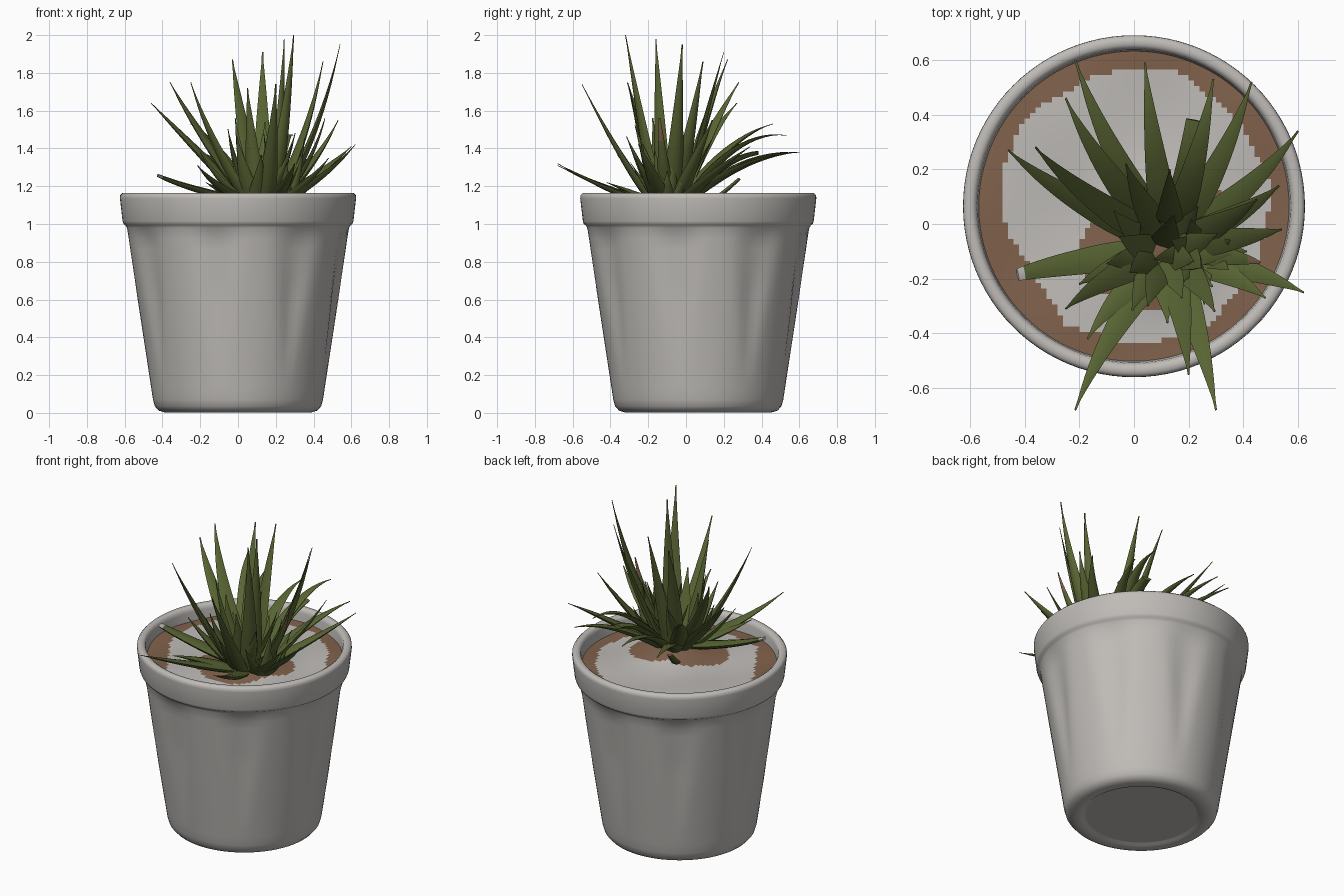
import bpy, bmesh, math, random
from mathutils import Vector

if "Cube" in bpy.data.objects:
    bpy.data.objects.remove(bpy.data.objects["Cube"])

random.seed(4)
CY = 0.065  # pot axis offset in y


def material(name, rgb):
    m = bpy.data.materials.new(name)
    m.diffuse_color = (*rgb, 1)
    m.use_nodes = True
    m.node_tree.nodes["Principled BSDF"].inputs["Base Color"].default_value = m.diffuse_color
    return m


GREY = material("warm_grey_ceramic", (0.52, 0.50, 0.475))
GREEN = material("leaf_green", (0.098, 0.128, 0.033))
BROWN = material("soil_brown", (0.22, 0.122, 0.072))


def finish(bm, name, mats, angle=40):
    bmesh.ops.recalc_face_normals(bm, faces=bm.faces)
    me = bpy.data.meshes.new(name)
    bm.to_mesh(me)
    bm.free()
    for m in mats:
        me.materials.append(m)
    ob = bpy.data.objects.new(name, me)
    bpy.context.collection.objects.link(ob)
    bpy.ops.object.select_all(action='DESELECT')
    ob.select_set(True)
    bpy.context.view_layer.objects.active = ob
    bpy.ops.object.shade_smooth_by_angle(angle=math.radians(angle))
    return ob


# Pot: lathed profile, with eight shallow flutes that fade out downwards
def flute(a, z):
    if not 0.15 < z < 0.985:
        return 0
    half = math.radians(4 + 14 * (z - 0.15) / 0.8)
    d = (a - math.radians(-102) + math.pi / 8) % (math.pi / 4) - math.pi / 8
    depth = 0.022 * min(1, (z - 0.15) / 0.5) * min(1, (0.985 - z) / 0.06)
    return depth * math.cos(d / half * math.pi / 2) ** 2 if abs(d) < half else 0


profile = [(0, 0.014), (0.322, 0.014), (0.33, 0.014), (0.345, 0.003), (0.39, 0.003), (0.42, 0.012),
           (0.44, 0.035), (0.45, 0.07)]
profile += [(0.45 + 0.139 * t / 16, 0.07 + 0.91 * t / 16) for t in range(1, 17)]
profile += [(0.595, 0.992), (0.606, 1.0), (0.611, 1.015), (0.625, 1.135), (0.624, 1.152),
            (0.612, 1.164), (0.59, 1.164), (0.577, 1.155), (0.572, 1.135), (0.565, 1.06)]
N = 96
bm = bmesh.new()
rings = []
for r, z in profile:
    if r == 0:
        rings.append([bm.verts.new((0, CY, z))] * N)
        continue
    ring = []
    for i in range(N):
        a = 2 * math.pi * i / N
        q = r - (flute(a, z) if z < 1 and r < 0.59 else 0)
        ring.append(bm.verts.new((q * math.cos(a), CY + q * math.sin(a), z)))
    rings.append(ring)
for lo, hi in zip(rings, rings[1:]):
    for i in range(N):
        j = (i + 1) % N
        bm.faces.new(list(dict.fromkeys((lo[i], lo[j], hi[j], hi[i]))))
finish(bm, "pot", [GREY], 65)


# Soil: gently uneven grid, pale ring with stepped edges between brown patches
def soil_z(x, y):
    mound = 0.05 * math.exp(-((x - 0.13) ** 2 + (y + 0.06) ** 2) / 0.04)
    return 1.08 + mound + 0.008 * math.sin(9 * x + 1) * math.cos(8 * y)


bm = bmesh.new()
bmesh.ops.create_grid(bm, x_segments=58, y_segments=58, size=0.58)
bmesh.ops.delete(bm, geom=[f for f in bm.faces if f.calc_center_median().length > 0.578],
                 context='FACES')
for f in bm.faces:
    x, y, _ = f.calc_center_median()
    a = math.atan2(y, x)
    wobble = 0.01 * math.sin(5 * a + 1) + 0.006 * math.sin(11 * a)
    ring = math.hypot(x, y) < 0.487 + wobble + 0.012 * abs(math.sin(a))
    y += CY
    patch = math.hypot((x - 0.06) / 0.25, (y + 0.1) / 0.22) < 1 + 4 * wobble
    patch |= math.hypot((x - 0.19) / 0.17, (y - 0.02) / 0.15) < 1
    corner = 0.35 * x + 0.22 * y < -0.168
    f.material_index = 1 if ring and not patch and not corner else 0
for v in bm.verts:
    v.co.y += CY
    v.co.z = soil_z(v.co.x, v.co.y)
finish(bm, "soil", [BROWN, GREY])


# Leaf: lens-shaped section swept along a curve; the last tip_steps take the tip colour
def leaf(name, base, tip, width, arch, blunt=0.0, tip_mat=GREEN, tip_steps=1):
    b, t = Vector(base), Vector(tip)
    d = t - b
    c = b + Vector((d.x * 0.68, d.y * 0.5, d.z * arch))
    side = Vector((-d.y, d.x, 0))
    side = side.normalized() if side.length > 0.01 else Vector((1, 0, 0))
    section = [(-1, 0.1), (-0.78, -0.22), (-0.3, -0.47), (0.3, -0.47), (0.78, -0.22), (1, 0.1),
               (0.45, 0.24), (-0.45, 0.24)]
    bm = bmesh.new()
    prev = None
    steps = 14
    for k in range(steps + 1):
        s = k / steps
        p = b * (1 - s) ** 2 + c * 2 * s * (1 - s) + t * s * s
        tan = ((c - b) * (1 - s) + (t - c) * s).normalized()
        up = tan.cross(side).normalized()
        if up.dot(Vector((-d.x, -d.y, 0.6 * d.xy.length))) < 0:
            up = -up
        w = width * (0.8 + 0.2 * math.sin(min(1, s / 0.3) * math.pi / 2))
        taper = 1 - (max(0, s - 0.15) / 0.85) ** 1.2
        w *= max(0.07, blunt + (1 - blunt) * taper)
        ring = [bm.verts.new(p + side * u * w + up * v * w) for u, v in section]
        if prev:
            for i in range(8):
                j = (i + 1) % 8
                f = bm.faces.new((prev[i], prev[j], ring[j], ring[i]))
                f.material_index = 1 if k > steps - tip_steps else 0
        else:
            bm.faces.new(ring)
        prev = ring
    bm.faces.new(prev).material_index = 1
    finish(bm, name, [GREEN, tip_mat], 50)


# Long leaves: tip x, y, z and arch (height of the bend)
long_leaves = [
    (-0.215, 0.6, 1.38, 0.95), (0.04, 0.59, 1.38, 1.05), (0.29, 0.53, 1.47, 1.1),
    (0.43, 0.52, 1.37, 0.9), (0.6, 0.34, 1.41, 0.6), (0.54, -0.02, 1.95, 0.42),
    (0.62, -0.25, 1.42, 0.5), (0.45, 0.09, 1.86, 0.45), (0.295, -0.32, 2.0, 0.45),
    (0.245, -0.16, 1.98, 0.5), (0.3, -0.68, 1.32, 0.35), (0.2, -0.55, 1.74, 0.4),
    (-0.215, -0.68, 1.31, 0.4), (-0.17, -0.42, 1.22, 0.6), (-0.25, -0.31, 1.75, 0.5),
    (-0.46, 0.27, 1.64, 0.68), (-0.36, 0.28, 1.75, 0.6), (-0.25, 0.46, 1.53, 0.85),
    (-0.03, 0.22, 1.87, 0.6), (0.13, 0.2, 1.91, 0.55), (0.53, 0.14, 1.55, 0.5),
    (-0.2, -0.22, 1.38, 0.5), (0.48, -0.27, 1.35, 0.5), (0.05, -0.3, 1.72, 0.5)]
for i, (x, y, z, arch) in enumerate(long_leaves):
    a = math.atan2(y + 0.1, x - 0.13)
    base = (0.13 + 0.07 * math.cos(a), -0.09 + 0.07 * math.sin(a), 1.1)
    leaf(f"long_leaf_{i + 1}", base, (x, y, z), 0.053, arch)

# Cut leaves with blunt ends, a small stub at the back and a leaf with a dried tip
leaf("cut_leaf_left", (0.07, -0.1, 1.12), (-0.425, -0.185, 1.26), 0.056, 0.5, 0.4, GREY)
leaf("cut_leaf_back", (0.15, 0.0, 1.12), (0.22, 0.38, 1.38), 0.05, 0.9, 0.6)
leaf("stub_leaf", (0.0, 0.1, 1.1), (-0.08, 0.28, 1.24), 0.03, 0.4, 0.6, BROWN)
leaf("dried_tip_leaf", (0.2, -0.1, 1.12), (0.46, -0.14, 1.56), 0.045, 0.35, 0.1, BROWN, 3)


# Short leaves filling the main crown and the side shoot
def crown(name, cx, cy, count, reach, height, width):
    for i in range(count):
        a = 2.4 * i
        f = random.uniform(0.75, 1.1)
        h = height * (0.45 + 0.55 * i / count)
        r = reach * f * (1.1 - 0.6 * i / count)
        leaf(f"{name}_{i + 1}", (cx + 0.03 * math.cos(a), cy + 0.03 * math.sin(a), 1.1),
             (cx + r * math.cos(a), cy + r * math.sin(a), 1.1 + h), width, 0.45)


crown("crown_leaf", 0.1, -0.11, 14, 0.28, 0.5, 0.058)
crown("shoot_leaf", 0.24, -0.1, 10, 0.19, 0.4, 0.045)
